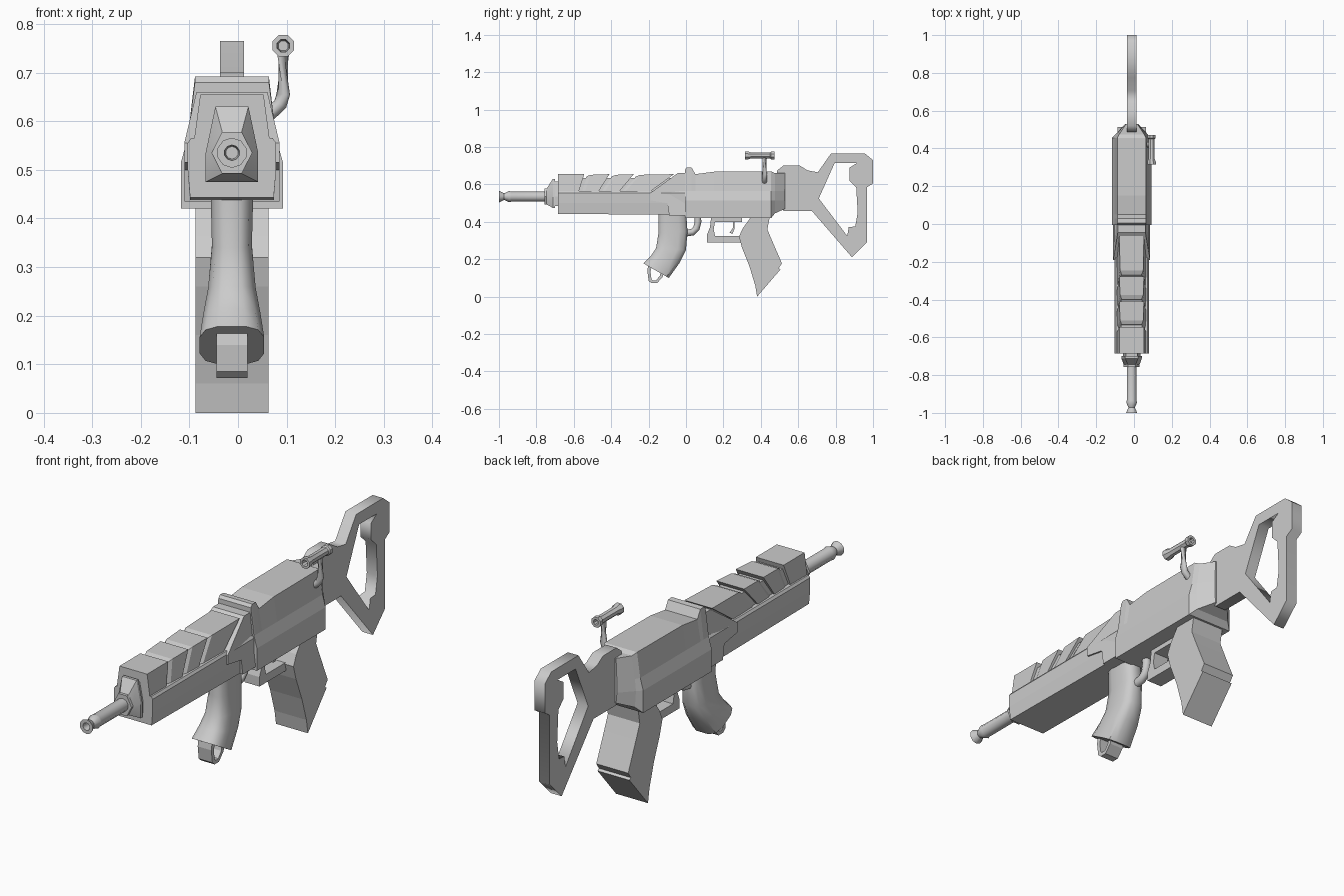
import bpy, bmesh, math
from mathutils import Vector

if "Cube" in bpy.data.objects:
    bpy.data.objects.remove(bpy.data.objects["Cube"])

C = -0.0125  # centre plane of the body


def finish(name, bm, smooth=None):
    bmesh.ops.recalc_face_normals(bm, faces=bm.faces)
    me = bpy.data.meshes.new(name)
    bm.to_mesh(me)
    bm.free()
    ob = bpy.data.objects.new(name, me)
    bpy.context.collection.objects.link(ob)
    if smooth:
        bpy.ops.object.select_all(action='DESELECT')
        ob.select_set(True)
        bpy.context.view_layer.objects.active = ob
        bpy.ops.object.shade_smooth_by_angle(angle=math.radians(smooth))
    return ob


def loft(name, rings, smooth=None, closed=False):
    """Skin a list of equal-length point rings."""
    bm = bmesh.new()
    vs = [[bm.verts.new(p) for p in r] for r in rings]
    n = len(vs[0])
    pairs = list(zip(vs, vs[1:])) + ([(vs[-1], vs[0])] if closed else [])
    for a, b in pairs:
        for i in range(n):
            j = (i + 1) % n
            bm.faces.new((a[i], a[j], b[j], b[i]))
    if not closed:
        bm.faces.new(vs[0])
        bm.faces.new(vs[-1])
    return finish(name, bm, smooth)


def section(y, half):
    """Mirrored cross-section from (half width, z[, y shift]) points, bottom to top."""
    pts = [(w, z, (s or [0])[0]) for w, z, *s in half]
    return ([(C + w, y + s, z) for w, z, s in pts] +
            [(C - w, y + s, z) for w, z, s in reversed(pts)])


def slab(name, profile, width):
    """Side profile of (y, z) points; width is a number or a function of (y, z)."""
    f = width if callable(width) else lambda y, z: width
    return loft(name, [[(C + s * f(y, z), y, z) for y, z in profile] for s in (-1, 1)])


def lathe(name, x, z, profile, n=8, closed=False):
    """Round part along y from (y, radius) points."""
    rings = [[(x + r * math.cos(math.tau * (i + .5) / n), y, z + r * math.sin(math.tau * (i + .5) / n))
              for i in range(n)] for y, r in profile]
    return loft(name, rings, 40, closed)


def tube(name, path, r, n=8):
    """Round tube along a path of points."""
    pts = [Vector(p) for p in path]
    rings = []
    for i, p in enumerate(pts):
        t = (pts[min(i + 1, len(pts) - 1)] - pts[max(i - 1, 0)]).normalized()
        u = t.cross(Vector((0, 1, 0)) if abs(t.y) < .1 and abs(t.x) > .01 else Vector((1, 0, 0))).normalized()
        v = t.cross(u)
        rings.append([p + r * (u * math.cos(math.tau * k / n) + v * math.sin(math.tau * k / n)) for k in range(n)])
    return loft(name, rings, 50)


# Barrel with flared, hollow tip
lathe("barrel", C, .535, [(-.96, .013), (-1, .016), (-1, .031), (-.972, .018), (-.945, .03),
                          (-.935, .027), (-.70, .027)], 10)

# Collar blending from the round barrel to the keystone block
key = [(.054, .475), (.054, .535), (.034, .63)]
octa = [(.02, .492), (.042, .535), (.02, .578)]
loft("barrel_collar", [section(-.757, octa), section(-.745, octa), section(-.712, key), section(-.70, key)], 30)
loft("collar_neck", [section(y, [(.046, .485), (.046, .535), (.03, .615)]) for y in (-.71, -.66)])

# Handguard: lower box and upper leaning blocks
loft("handguard_lower", [section(y, [(.086, b), (.091, .5), (.091, .555), (.084, .565)])
                         for y, b in ((-.685, .443), (0, .437))])
loft("handguard_core", [section(y, [(.07, .55), (.056, .635)]) for y in (-.67, 0)])
edges = [-.685, -.54, -.405, -.275, -.06]
lean = [0, .03, .06, .08, .13]
for i in range(4):
    a, b = edges[i], edges[i + 1]
    d = 0 if i == 0 else .012
    loft(f"handguard_block_{i + 1}", [
        section(a + (.008 if i else 0), [(.078 - d, .56, -lean[i]), (.065 - d, .655 - d)]),
        section(a + .03, [(.078 - d * .3, .56, -lean[i]), (.065 - d * .3, .655 - d * .3)]),
        section(b - .004, [(.078, .56, -lean[i + 1]), (.065, .655)])])

# Slanted shoulder between handguard and receiver
slab("shoulder", [(-.19, .555), (-.045, .66), (.01, .66), (.01, .435), (-.09, .435), (-.1, .5), (-.19, .515)],
     lambda y, z: .098 if z < .56 else .098 - (z - .56) * .25)

# Receiver with raised front ring and tapered rear
def body(y, top, g=0):
    return section(y, [(.105 + g, .42), (.105 + g, .515), (.091 + g, .565), (.076 + g, top)])

loft("receiver", [body(-.005, .68), body(.005, .692), body(.03, .69), body(.05, .655), body(.15, .668),
                  body(.455, .67),
                  section(.475, [(.08, .445), (.085, .515), (.08, .565), (.066, .66)]),
                  section(.53, [(.03, .47), (.034, .515), (.034, .565), (.03, .66)])])

# Skeleton stock: filled outline with a hole
outline = [(.487, .675), (.52, .70), (.61, .70), (.65, .675), (.705, .665), (.775, .765), (.957, .765),
           (1, .73), (1, .605), (.968, .585), (.968, .29), (.888, .21), (.674, .457), (.524, .457), (.487, .485)]
hole = [(.795, .715), (.91, .715), (.875, .69), (.875, .62), (.91, .59), (.935, .31), (.9, .285),
        (.86, .33), (.865, .37), (.9, .375), (.915, .585)]
hole = [(.795, .715), (.915, .715), (.875, .69), (.875, .62), (.91, .585), (.918, .45), (.905, .375),
        (.87, .372), (.862, .325), (.71, .525)]
cu = bpy.data.curves.new("stock", 'CURVE')
cu.dimensions, cu.fill_mode, cu.extrude = '2D', 'BOTH', .025
for loop in (outline, hole):
    sp = cu.splines.new('POLY')
    sp.points.add(len(loop) - 1)
    for p, (y, z) in zip(sp.points, loop):
        p.co = (y, z, 0, 1)
    sp.use_cyclic_u = True
stock = bpy.data.objects.new("stock", cu)
stock.location.x = C
stock.rotation_euler = (math.pi / 2, 0, math.pi / 2)
bpy.context.collection.objects.link(stock)
bpy.ops.object.select_all(action='DESELECT')
stock.select_set(True)
bpy.context.view_layer.objects.active = stock
bpy.ops.object.convert(target='MESH')

# Magazine
slab("magazine", [(.35, .44), (.34, .415), (.303, .365), (.283, .32), (.3, .26), (.34, .16), (.37, .06), (.38, 0),
                  (.505, .145), (.495, .152), (.513, .178), (.46, .3), (.435, .36), (.45, .44)], .075)

# Front grip: rings of (front y, front z, back y, back z, half width)
rings = []
for y0, z0, y1, z1, w in ((-.147, .46, .0, .46, .045), (-.147, .34, .008, .35, .042), (-.16, .26, .0, .25, .05),
                          (-.19, .215, -.035, .18, .06), (-.228, .178, -.092, .1, .068)):
    ring = []
    for k in range(12):
        a = math.tau * (k + .5) / 12
        cx, cy = (math.copysign(abs(t) ** .65, t) for t in (math.cos(a), math.sin(a)))
        t = .5 + .5 * cy / .978
        ring.append((C + w * cx, y0 + (y1 - y0) * t, z0 + (z1 - z0) * t))
    rings.append(ring)
loft("front_grip", rings, 40)

# Strap loop under the grip
outer = [(-.2, .18), (-.207, .14), (-.2, .085), (-.185, .072), (-.155, .072), (-.125, .105), (-.11, .15)]
inner = [(-.18, .17), (-.19, .135), (-.185, .095), (-.178, .087), (-.16, .087), (-.14, .112), (-.13, .15)]
slab("grip_loop", outer + inner[::-1], .032)

# Curved hook behind the grip
tube("grip_hook", [(C, .062, .45), (C, .064, .40), (C, .056, .365), (C, .035, .345), (C, -.01, .338)], .018)

# Trigger guard and trigger
slab("trigger_guard", [(.135, .43), (.128, .37), (.112, .33), (.112, .29), (.32, .29), (.32, .325), (.155, .325),
                       (.148, .36), (.155, .4), (.3, .4), (.3, .43)], .035)
slab("trigger", [(.25, .42), (.252, .37), (.232, .34), (.25, .338), (.258, .36), (.262, .42)], .014)

# Side sight: hollow tube on a bent post
X = .093
lathe("sight_tube", X, .755, [(.34, .011), (.315, .014), (.315, .024), (.33, .024), (.345, .018), (.45, .018),
                              (.455, .023), (.472, .023), (.472, .012), (.45, .01)], 8)
tube("sight_post", [(X, .42, .75), (X, .42, .655), (X - .006, .42, .635), (X - .02, .42, .622),
                    (X - .04, .42, .605)], .014)
